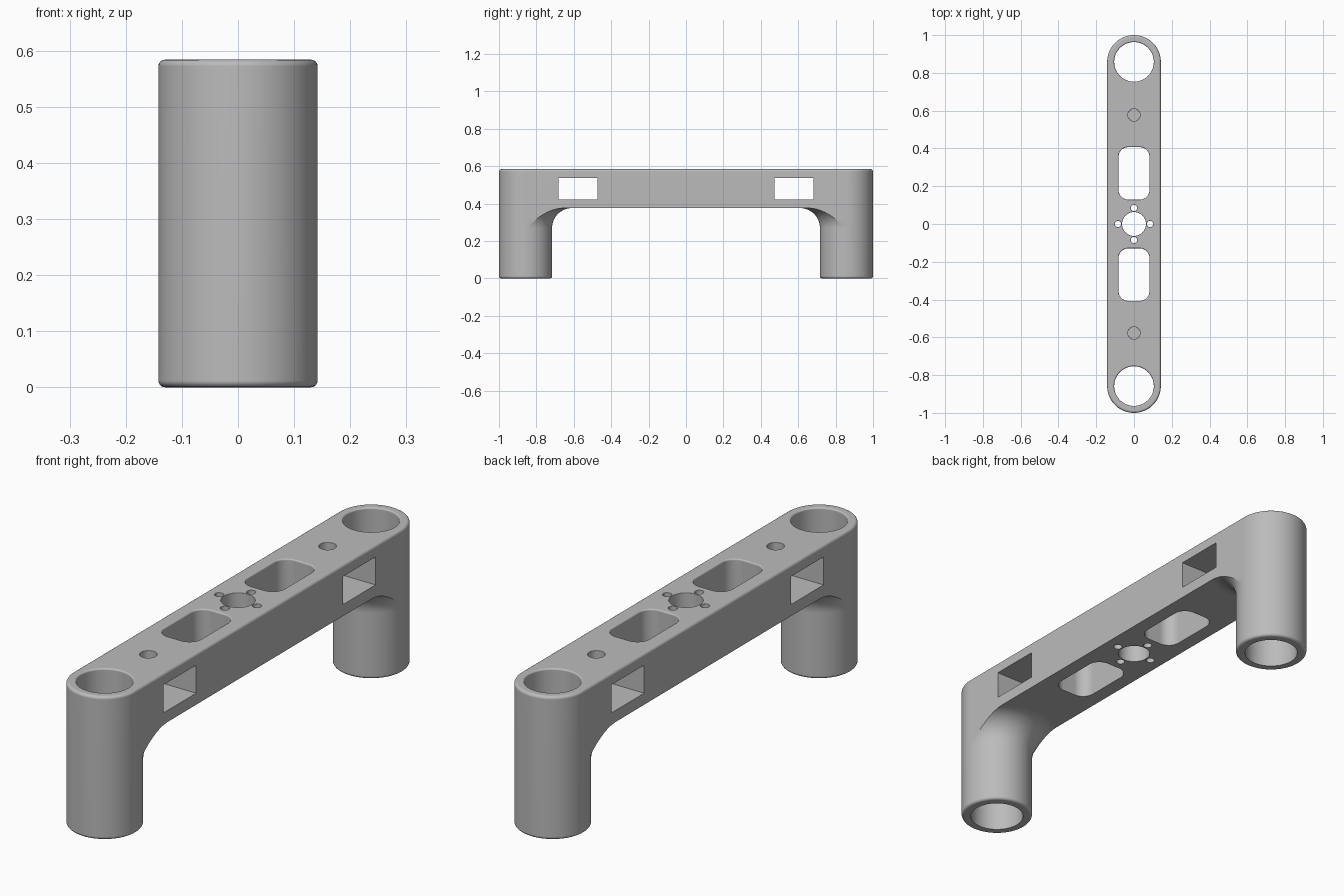
import bpy, bmesh
from math import sin, cos, asin, sqrt, pi

if "Cube" in bpy.data.objects:
    bpy.data.objects.remove(bpy.data.objects["Cube"])

R, C = 0.142, 0.858          # leg radius and leg centre distance
H, UNDER = 0.584, 0.376      # top of the beam and its underside
FILLET, EDGE = 0.106, 0.012  # leg-to-beam blend and rounded rim
N, STEPS = 40, 4             # arc segments and rounding steps

grey = bpy.data.materials.new("plain grey")
grey.use_nodes = True
grey.diffuse_color = (0.5, 0.5, 0.5, 1)
grey.node_tree.nodes["Principled BSDF"].inputs["Base Color"].default_value = (0.5, 0.5, 0.5, 1)


def add_face(bm, points):
    bm.faces.new([bm.verts.new(p) for p in points])


def bridge(bm, low, high):
    for i in range(len(low)):
        j = (i + 1) % len(low)
        add_face(bm, [low[i], low[j], high[j], high[i]])


def finish(bm, name):
    bmesh.ops.remove_doubles(bm, verts=bm.verts[:], dist=1e-5)
    bmesh.ops.recalc_face_normals(bm, faces=bm.faces[:])
    mesh = bpy.data.meshes.new(name)
    bm.to_mesh(mesh)
    bm.free()
    mesh.materials.append(grey)
    obj = bpy.data.objects.new(name, mesh)
    bpy.context.collection.objects.link(obj)
    return obj


def outer_arc(side, z, w):
    return [(w * cos(pi * i / N), side * (C + w * sin(pi * i / N)), z) for i in range(N + 1)]


def inner_arc(side, z, w, r):
    # Blend radius r grows towards the beam and is trimmed to the beam width
    limit = asin(min(1, w / r))
    angles = [limit * (2 * i / N - 1) for i in range(N + 1)]
    return [(r * sin(a), side * (C - r * cos(a)), z) for a in angles]


def stadium(z, w):
    return outer_arc(1, z, w) + outer_arc(-1, z, w)[::-1]


# Bridge-shaped body: legs with blended tops, then the beam
bm = bmesh.new()
quarter = [pi / 2 * i / STEPS for i in range(STEPS + 1)]
layers = [(EDGE * (1 - cos(a)), R - EDGE * (1 - sin(a)), R - EDGE * (1 - sin(a))) for a in quarter]
for i in range(13):
    a = pi / 2 * i / 12
    layers.append((UNDER - FILLET + FILLET * sin(a), R, R + FILLET * (1 - cos(a))))
tops = {}
for side in (1, -1):
    loops = [outer_arc(side, z, w) + inner_arc(side, z, w, r) for z, w, r in layers]
    add_face(bm, loops[0])
    for low, high in zip(loops, loops[1:]):
        bridge(bm, low, high)
    tops[side] = inner_arc(side, UNDER, R, R + FILLET)

add_face(bm, tops[1] + tops[-1][::-1])                     # underside
rims = [stadium(H - EDGE + EDGE * sin(a), R - EDGE * (1 - cos(a))) for a in quarter]
base = stadium(UNDER, R)
for i in range(len(base)):                                # beam walls
    j = (i + 1) % len(base)
    extra = []
    if i == N:
        extra = [tops[1][0], tops[-1][0]]
    elif j == 0:
        extra = [tops[-1][-1], tops[1][-1]]
    add_face(bm, [base[i]] + extra + [base[j], rims[0][j], rims[0][i]])
for low, high in zip(rims, rims[1:]):                     # rounded top rim
    bridge(bm, low, high)
add_face(bm, rims[-1])
body = finish(bm, "handle_body")


def cut_prism(bm, cy, hx, hy, rad, rim, cx=0, bottom=-0.1, seg=12):
    """Upright rounded-rectangle cutter with a softened top rim."""
    def outline(z, grow):
        pts = []
        for k, (sx, sy) in enumerate(((1, 1), (-1, 1), (-1, -1), (1, -1))):
            for i in range(seg + 1):
                a = pi / 2 * (k + i / seg)
                pts.append((cx + sx * (hx - rad) + (rad + grow) * cos(a),
                            cy + sy * (hy - rad) + (rad + grow) * sin(a), z))
        return pts
    loops = [outline(bottom, 0)]
    loops += [outline(H - rim + rim * sin(a), rim * (1 - cos(a))) for a in quarter]
    loops.append(outline(H + 0.05, rim))
    add_face(bm, loops[0])
    for low, high in zip(loops, loops[1:]):
        bridge(bm, low, high)
    add_face(bm, loops[-1])


def carve(bm, name):
    cutter = finish(bm, name)
    cutter.hide_render = True
    mod = body.modifiers.new(name, "BOOLEAN")
    mod.operation, mod.solver, mod.object = "DIFFERENCE", "EXACT", cutter
    bpy.context.view_layer.objects.active = body
    bpy.ops.object.modifier_apply(modifier=mod.name)
    bpy.data.objects.remove(cutter)


# Through holes: leg bores, slots, hub and its ring of screw holes
bm = bmesh.new()
for side in (1, -1):
    cut_prism(bm, side * C, 0.105, 0.105, 0.105, 0.007)
    cut_prism(bm, side * 0.268, 0.082, 0.139, 0.052, 0.006)
    cut_prism(bm, side * 0.085, 0.017, 0.017, 0.017, 0.001)
    cut_prism(bm, 0, 0.017, 0.017, 0.017, 0.001, cx=side * 0.085)
cut_prism(bm, 0, 0.063, 0.063, 0.063, 0.002)
carve(bm, "through_holes")

# Side windows
bm = bmesh.new()
for side in (1, -1):
    y0, y1 = side * 0.472, side * 0.683
    ring = [(y0, 0.423), (y1, 0.423), (y1, 0.537), (y0, 0.537)]
    ends = [[(x, y, z) for y, z in ring] for x in (-0.3, 0.3)]
    bridge(bm, *ends)
    for end in ends:
        add_face(bm, end)
carve(bm, "side_windows")

# Small holes from the top into the windows
bm = bmesh.new()
for side in (1, -1):
    cut_prism(bm, side * 0.577, 0.032, 0.032, 0.032, 0.002, bottom=0.5)
carve(bm, "top_screw_holes")

# Smooth curved walls, keep corners crisp and flats even
bpy.ops.object.select_all(action="DESELECT")
body.select_set(True)
bpy.context.view_layer.objects.active = body
bpy.ops.object.shade_smooth_by_angle(angle=pi / 6)
weighted = body.modifiers.new("even_normals", "WEIGHTED_NORMAL")
weighted.keep_sharp = True
